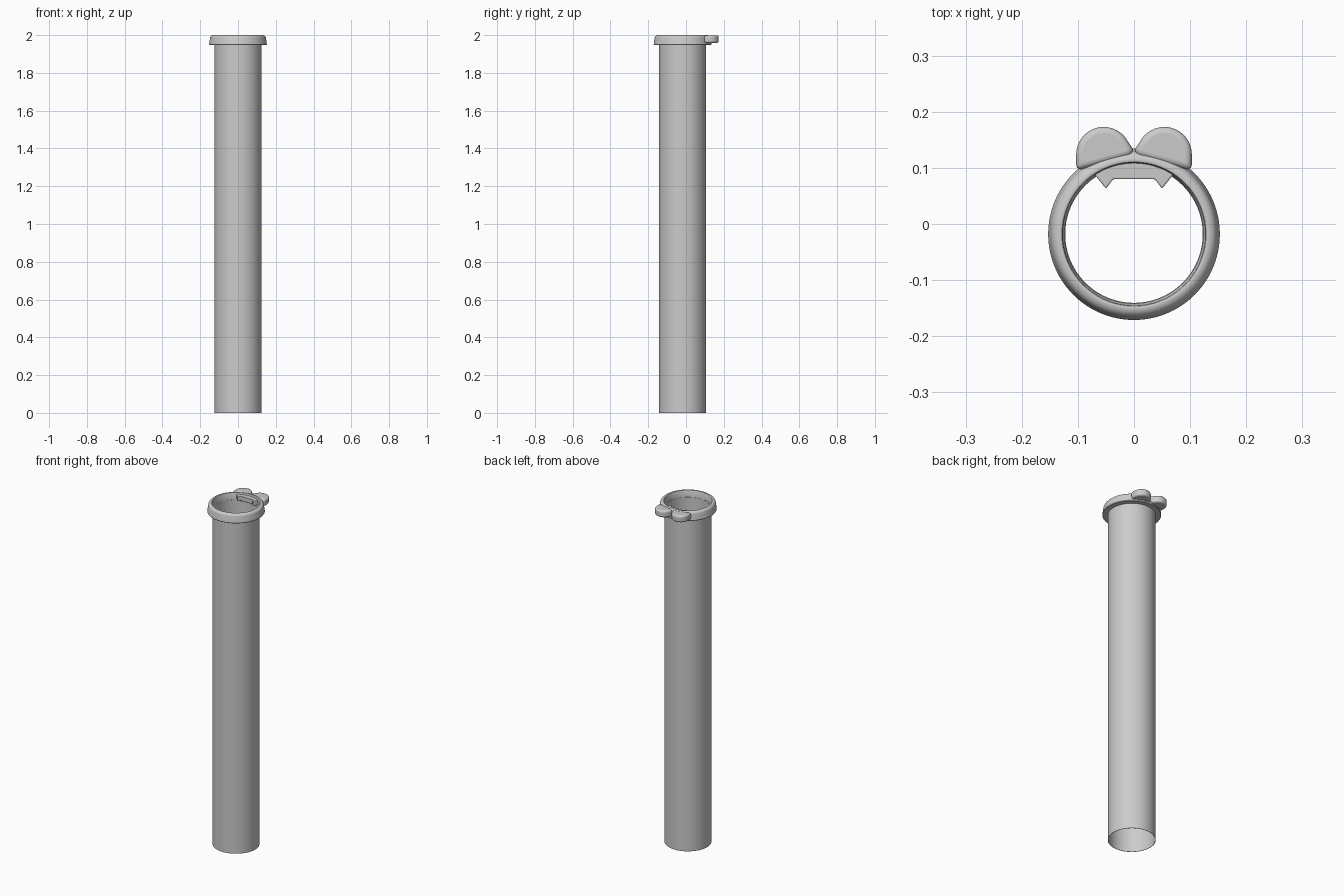
import bpy, bmesh
from math import sin, cos, pi, radians

if "Cube" in bpy.data.objects:
    bpy.data.objects.remove(bpy.data.objects["Cube"], do_unlink=True)

CY = -0.018   # tube axis in y
SEG = 96

grey = bpy.data.materials.new("light grey")
grey.use_nodes = True
tone = (0.6, 0.6, 0.6, 1)
grey.diffuse_color = tone
grey.node_tree.nodes["Principled BSDF"].inputs["Base Color"].default_value = tone


def finish(name, bm, bevel=0):
    bmesh.ops.recalc_face_normals(bm, faces=bm.faces)
    mesh = bpy.data.meshes.new(name)
    bm.to_mesh(mesh)
    bm.free()
    obj = bpy.data.objects.new(name, mesh)
    bpy.context.collection.objects.link(obj)
    mesh.materials.append(grey)
    if bevel:
        mod = obj.modifiers.new("round", "BEVEL")
        mod.width, mod.segments = bevel, 5
        mod.limit_method, mod.angle_limit = "ANGLE", radians(50)
    bpy.ops.object.select_all(action="DESELECT")
    obj.select_set(True)
    bpy.context.view_layer.objects.active = obj
    bpy.ops.object.shade_smooth_by_angle(angle=radians(35))
    return obj


def lathe(name, profile):
    """Revolve a closed (radius, z) profile about the tube axis."""
    bm = bmesh.new()
    rings = [[bm.verts.new((r * cos(2 * pi * i / SEG), CY + r * sin(2 * pi * i / SEG), z))
              for i in range(SEG)] for r, z in profile]
    for a, b in zip(rings, rings[1:] + rings[:1]):
        for i in range(SEG):
            j = (i + 1) % SEG
            bm.faces.new((a[i], a[j], b[j], b[i]))
    return finish(name, bm)


def slab(name, outline, z0, z1, bevel):
    """Extrude a flat outline between two heights."""
    bm = bmesh.new()
    face = bm.faces.new([bm.verts.new((x, y, z0)) for x, y in outline])
    top = bmesh.ops.extrude_face_region(bm, geom=[face])["geom"]
    bmesh.ops.translate(bm, vec=(0, 0, z1 - z0),
                        verts=[v for v in top if isinstance(v, bmesh.types.BMVert)])
    return finish(name, bm, bevel)


def arc(cx, cy, r, start, end, n):
    return [(cx + r * cos(radians(start + (end - start) * i / n)),
             cy + r * sin(radians(start + (end - start) * i / n))) for i in range(n + 1)]


# Thin open tube
lathe("tube", [(0.1225, 0), (0.1245, 0), (0.1245, 1.96), (0.1225, 1.96)])

# Collar with a rounded, slightly tapered outside
crown = arc(0.131, 1.983, 0.017, 10, 90, 8)
lathe("collar", [(0.1235, 1.948), (0.151, 1.948), (0.153, 1.951)] + crown +
      [(0.1285, 1.999), (0.127, 1.996), (0.1235, 1.96)])

# Pair of rounded lobes behind the collar
for side, name in ((1, "left_lobe"), (-1, "right_lobe")):
    lobe = [(0.002, 0.122), (0.103, 0.095)] + arc(0.054, 0.124, 0.049, 0, 150, 24) + [(0.002, 0.134)]
    slab(name, [(side * x, y) for x, y in lobe], 1.958, 1.999, 0.011)

# Inner tab with two pointed teeth
half = [(0.037, 0.08), (0.05, 0.063), (0.07, 0.088), (0.075, 0.1), (0.04, 0.118)]
slab("toothed_tab", half + [(-x, y) for x, y in reversed(half)], 1.962, 1.99, 0.003)
